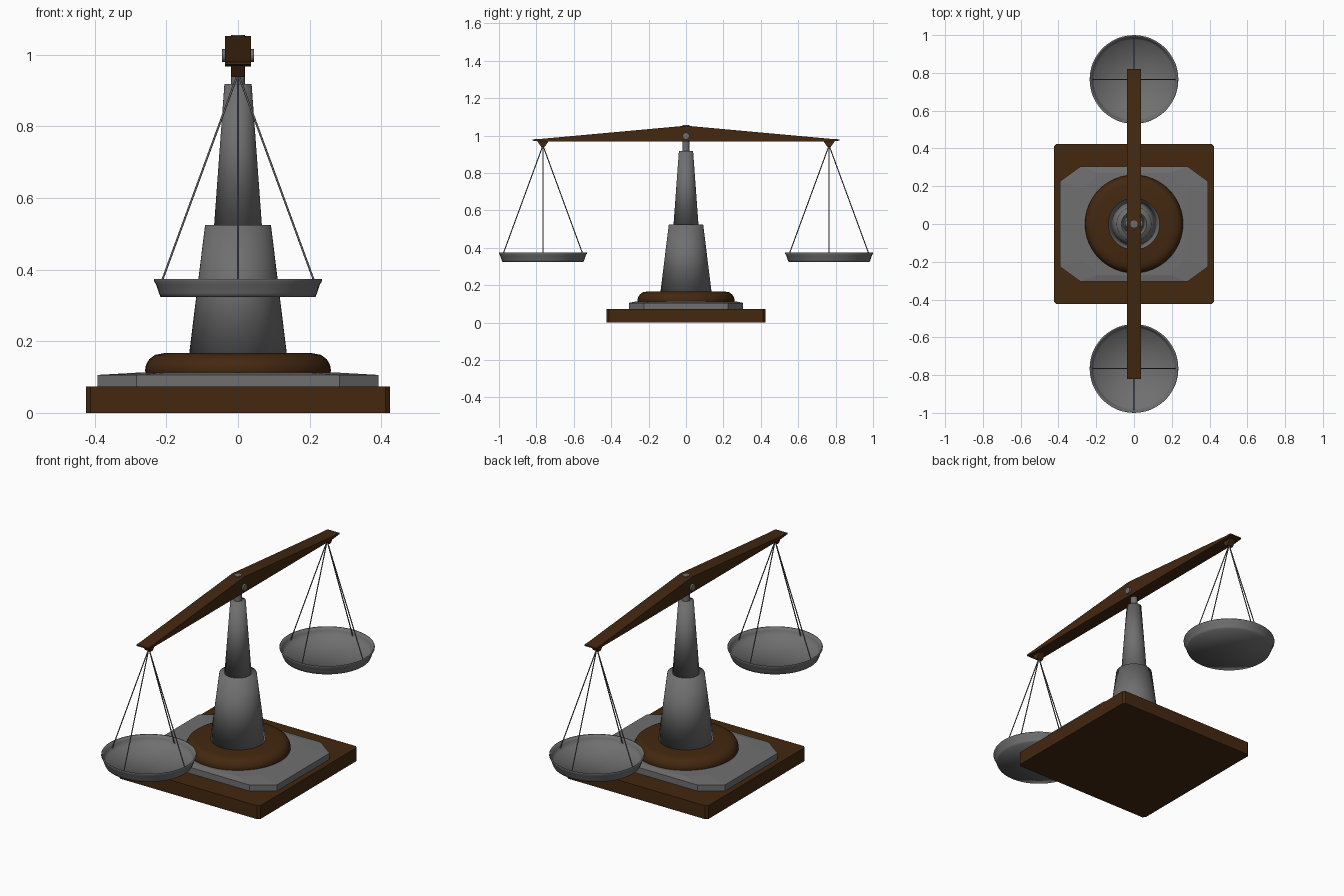
import bpy, bmesh, math
from mathutils import Vector

if "Cube" in bpy.data.objects:
    bpy.data.objects.remove(bpy.data.objects["Cube"])


def material(name, rgb):
    m = bpy.data.materials.new(name)
    m.diffuse_color = (*rgb, 1)
    m.use_nodes = True
    m.node_tree.nodes["Principled BSDF"].inputs["Base Color"].default_value = m.diffuse_color
    return m


wood = material("dark_wood", (0.056, 0.021, 0.005))
metal = material("dark_metal", (0.16, 0.16, 0.16))


def finish(name, bm, mat, smooth=0, loc=(0, 0, 0)):
    bmesh.ops.remove_doubles(bm, verts=bm.verts, dist=1e-5)
    bmesh.ops.recalc_face_normals(bm, faces=bm.faces)
    me = bpy.data.meshes.new(name)
    bm.to_mesh(me)
    bm.free()
    ob = bpy.data.objects.new(name, me)
    ob.location = loc
    bpy.context.collection.objects.link(ob)
    me.materials.append(mat)
    if smooth:
        bpy.ops.object.select_all(action='DESELECT')
        ob.select_set(True)
        bpy.context.view_layer.objects.active = ob
        bpy.ops.object.shade_smooth_by_angle(angle=math.radians(smooth))
    return ob


def lathe(name, profile, mat=metal, loc=(0, 0, 0), smooth=120, segs=48):
    """Spin an (r, z) profile about z."""
    bm = bmesh.new()
    vs = [bm.verts.new((r, 0, z)) for r, z in profile]
    es = [bm.edges.new(p) for p in zip(vs, vs[1:])]
    bmesh.ops.spin(bm, geom=vs + es, cent=(0, 0, 0), axis=(0, 0, 1),
                   angle=math.tau, steps=segs, use_merge=True)
    return finish(name, bm, mat, smooth, loc)


def loft(name, loops, mat=metal, loc=(0, 0, 0)):
    """Bridge equal-length point loops and cap both ends."""
    bm = bmesh.new()
    rings = [[bm.verts.new(p) for p in lp] for lp in loops]
    for a, b in zip(rings, rings[1:]):
        for i in range(len(a)):
            j = (i + 1) % len(a)
            bm.faces.new((a[i], a[j], b[j], b[i]))
    bm.faces.new(rings[0])
    bm.faces.new(rings[-1])
    return finish(name, bm, mat, 0, loc)


def rod(name, a, b, r, segs=8):
    """Cylinder between two points."""
    a, b = Vector(a), Vector(b)
    bm = bmesh.new()
    bmesh.ops.create_cone(bm, cap_ends=True, segments=segs, radius1=r,
                          radius2=r, depth=(b - a).length)
    q = (b - a).to_track_quat('Z', 'Y')
    bm.transform(q.to_matrix().to_4x4())
    return finish(name, bm, metal, 50, (a + b) / 2)


def chamfered(x, y, cx, cy, z):
    """Rectangle outline with cut corners."""
    return [(x, -y + cy, z), (x, y - cy, z), (x - cx, y, z), (-x + cx, y, z),
            (-x, y - cy, z), (-x, -y + cy, z), (-x + cx, -y, z), (x - cx, -y, z)]


# Stepped base
loft("wood_base", [chamfered(0.424, 0.424, 0.012, 0.012, z) for z in (0, 0.073)], wood)
loft("base_plate", [chamfered(0.393, 0.305, 0.11, 0.08, 0.073),
                    chamfered(0.393, 0.305, 0.11, 0.08, 0.106),
                    chamfered(0.27, 0.27, 0.08, 0.08, 0.113)])
lathe("wood_ring", [(0, 0.105), (0.255, 0.105), (0.26, 0.118), (0.257, 0.134),
                    (0.248, 0.150), (0.232, 0.162), (0.205, 0.167), (0, 0.167)],
      wood, smooth=50)

# Column
lathe("lower_column", [(0, 0.16), (0.137, 0.16), (0.092, 0.525), (0, 0.525)])
lathe("upper_column", [(0, 0.52), (0.067, 0.52), (0.038, 0.918), (0, 0.918)])
rod("neck_pin", (0, 0, 0.91), (0, 0, 1.056), 0.019, 24)
rod("pivot_pin", (-0.045, 0, 0.998), (0.045, 0, 0.998), 0.018, 24)

# Beam
side = [(-0.82, 0.973), (-0.77, 0.968), (0.77, 0.968), (0.82, 0.973),
        (0.82, 0.980), (0.77, 0.983), (0, 1.053), (-0.77, 0.983), (-0.82, 0.980)]
loft("beam", [[(x, y, z) for y, z in side] for x in (-0.036, 0.036)], wood)

# Hooks, cords and pans on both ends
pan = [(0, 0.323), (0.216, 0.323), (0.221, 0.335), (0.228, 0.357), (0.235, 0.369),
       (0.235, 0.374), (0.229, 0.374), (0.222, 0.357), (0.211, 0.333), (0, 0.328)]
wedge = [(-0.03, 0.970), (0.03, 0.970), (0.008, 0.938), (-0.008, 0.938)]
for s, tag in ((-1, "front"), (1, "back")):
    y0 = 0.765 * s
    loft(f"{tag}_hook", [[(x, y, z) for y, z in wedge] for x in (-0.018, 0.018)],
         wood, (0, y0, 0))
    lathe(f"{tag}_pan", pan, loc=(0, y0, 0))
    for i in range(4):
        c, d = math.cos(i * math.pi / 2), math.sin(i * math.pi / 2)
        rod(f"{tag}_cord_{i + 1}", (0.002 * c, y0 + 0.002 * d, 0.942),
            (0.221 * c, y0 + 0.221 * d, 0.345), 0.0028)
